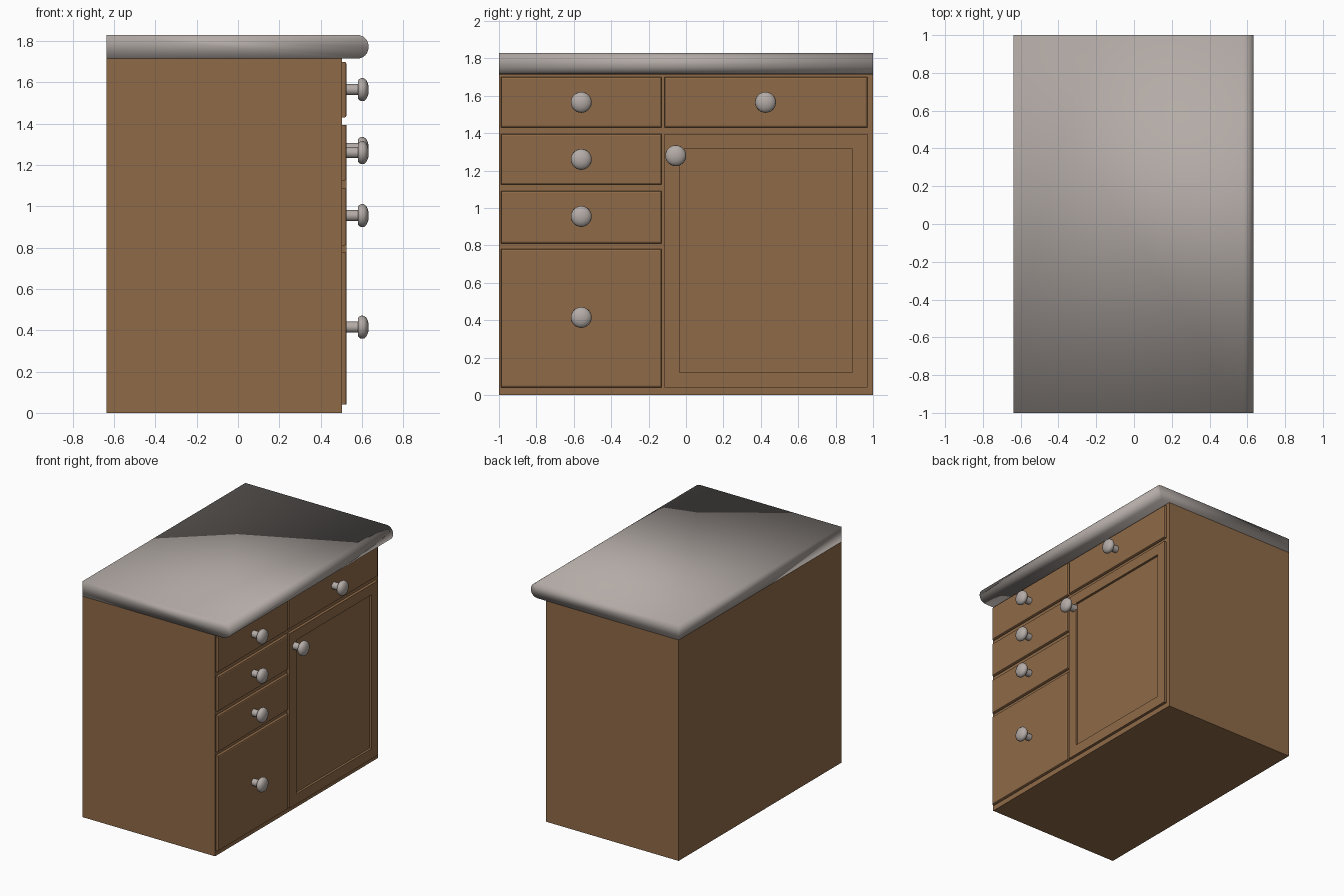
import bpy, bmesh, math
from mathutils import Matrix, Vector

if "Cube" in bpy.data.objects:
    bpy.data.objects.remove(bpy.data.objects["Cube"])


def material(name, rgb):
    m = bpy.data.materials.new(name)
    m.diffuse_color = (*rgb, 1)
    m.use_nodes = True
    m.node_tree.nodes["Principled BSDF"].inputs["Base Color"].default_value = m.diffuse_color
    return m


WOOD = material("brown_wood", (0.275, 0.144, 0.064))
STONE = material("grey_stone", (0.45, 0.405, 0.38))


def finish(name, bm, mat, angle=None):
    bmesh.ops.recalc_face_normals(bm, faces=bm.faces)
    me = bpy.data.meshes.new(name)
    bm.to_mesh(me)
    bm.free()
    me.materials.append(mat)
    ob = bpy.data.objects.new(name, me)
    bpy.context.collection.objects.link(ob)
    if angle is not None:
        bpy.ops.object.select_all(action='DESELECT')
        ob.select_set(True)
        bpy.context.view_layer.objects.active = ob
        if angle >= 180:
            bpy.ops.object.shade_smooth()
        else:
            bpy.ops.object.shade_smooth_by_angle(angle=math.radians(angle))
    return ob


def box(x0, x1, y0, y1, z0, z1):
    bm = bmesh.new()
    mat = Matrix.Translation(((x0 + x1) / 2, (y0 + y1) / 2, (z0 + z1) / 2)) @ \
        Matrix.Diagonal((x1 - x0, y1 - y0, z1 - z0, 1))
    bmesh.ops.create_cube(bm, size=1, matrix=mat)
    return bm


def front_face(bm):
    bm.normal_update()
    return max(bm.faces, key=lambda f: f.calc_center_median().x)


FACE, FRONT = 0.503, 0.525

# cabinet body
finish("cabinet_body", box(-0.637, FACE, -1, 1, 0, 1.715), WOOD)

# countertop: side profile with a rounded front edge, swept along y
r = 0.055
prof = [(-0.637, 1.715)]
for cz, a0 in ((1.715 + r, -90), (1.83 - r, 0)):
    for i in range(7):
        a = math.radians(a0 + 15 * i)
        prof.append((0.632 - r + r * math.cos(a), cz + r * math.sin(a)))
prof.append((-0.637, 1.83))
bm = bmesh.new()
cap = bm.faces.new([bm.verts.new((x, -1, z)) for x, z in prof])
ext = bmesh.ops.extrude_face_region(bm, geom=[cap], use_keep_orig=True)
bmesh.ops.translate(bm, vec=(0, 2, 0),
                    verts=[g for g in ext["geom"] if isinstance(g, bmesh.types.BMVert)])
finish("countertop", bm, STONE, 180)

# drawer fronts with softened front edges
drawers = [(-0.99, -0.13, 1.43, 1.70), (-0.99, -0.13, 1.125, 1.395),
           (-0.99, -0.13, 0.81, 1.09), (-0.99, -0.13, 0.04, 0.78),
           (-0.115, 0.97, 1.43, 1.70)]
for i, d in enumerate(drawers):
    bm = box(FACE - 0.01, FRONT, *d)
    bmesh.ops.bevel(bm, geom=list(front_face(bm).edges), offset=0.01,
                    segments=2, profile=0.5, affect='EDGES')
    finish(f"drawer_front_{i + 1}", bm, WOOD)

# door with a recessed panel
bm = box(FACE - 0.01, FRONT, -0.115, 0.97, 0.04, 1.395)
f = front_face(bm)
bmesh.ops.inset_region(bm, faces=[f], thickness=0.113)
bmesh.ops.inset_region(bm, faces=[f], thickness=0.001, depth=-0.017)
finish("door", bm, WOOD)

# knobs: turned profile (x along the axis, radius)
shape = [(FRONT - 0.005, 0.027), (0.582, 0.027), (0.582, 0.045), (0.588, 0.052),
         (0.597, 0.056), (0.610, 0.055), (0.621, 0.046), (0.629, 0.030),
         (0.633, 0.012)]
knobs = [(-0.56, 1.565), (-0.56, 1.26), (-0.56, 0.955), (-0.56, 0.415),
         (0.425, 1.565), (-0.055, 1.28)]
N = 28
for k, (ky, kz) in enumerate(knobs):
    bm = bmesh.new()
    rings = [[bm.verts.new((x, ky + rad * math.cos(2 * math.pi * j / N),
                            kz + rad * math.sin(2 * math.pi * j / N)))
              for j in range(N)] for x, rad in shape]
    for a, b in zip(rings, rings[1:]):
        for j in range(N):
            bm.faces.new((a[j], a[(j + 1) % N], b[(j + 1) % N], b[j]))
    bm.faces.new(rings[0])
    bm.faces.new(rings[-1])
    finish(f"knob_{k + 1}", bm, STONE, 40)
